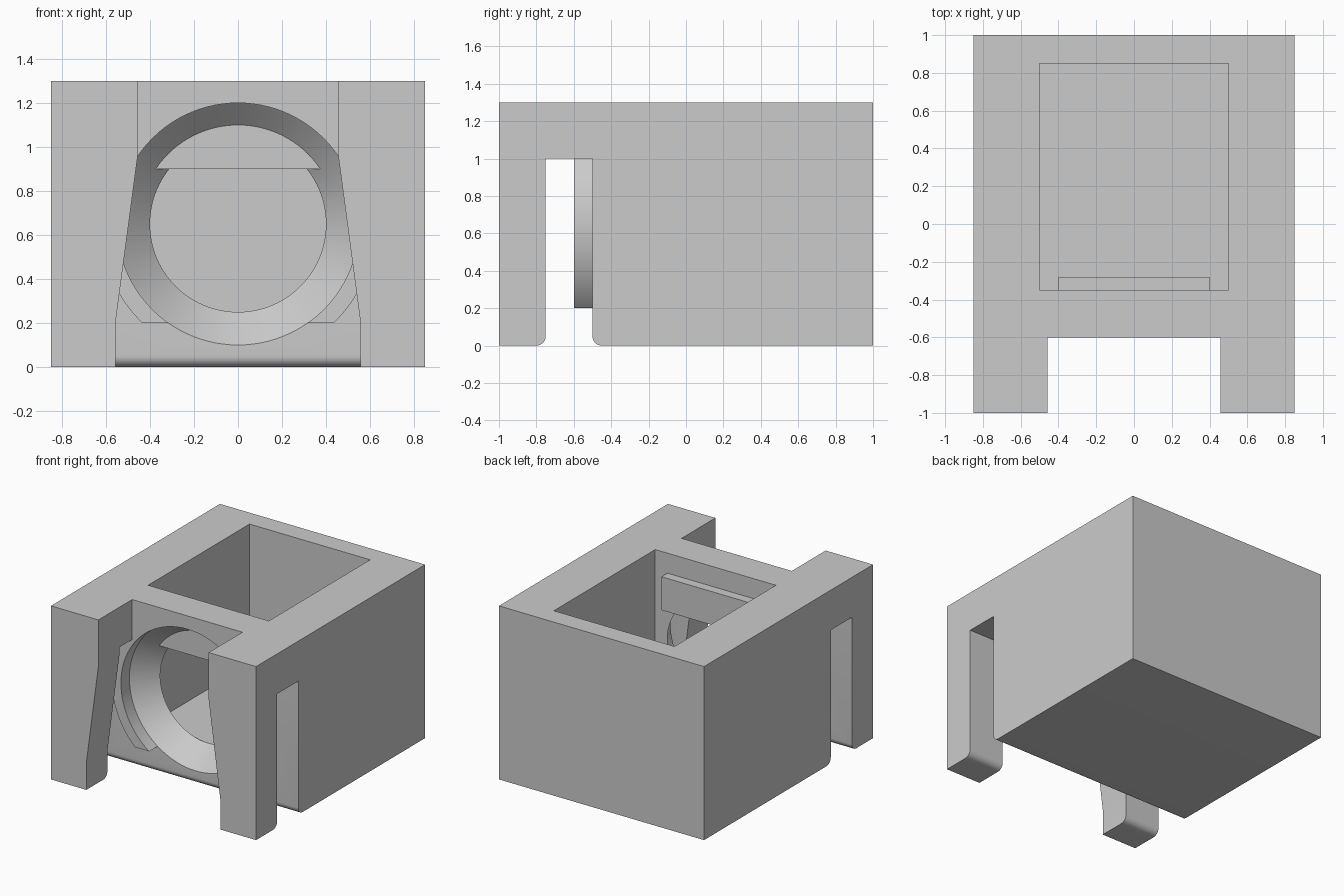
import bpy
from math import sin, cos, pi, sqrt, asin
from mathutils import Vector

cube = bpy.data.objects.get("Cube")
if cube:
    bpy.data.objects.remove(cube, do_unlink=True)

grey = bpy.data.materials.new("light_grey")
grey.use_nodes = True
GREY = (0.6, 0.6, 0.6, 1)
grey.diffuse_color = GREY
grey.node_tree.nodes["Principled BSDF"].inputs["Base Color"].default_value = GREY


def loft(name, rings):
    """Closed solid through matching rings of points."""
    n = len(rings[0])
    verts = [p for ring in rings for p in ring]
    faces = [list(range(n)), list(range(len(verts) - n, len(verts)))]
    for k in range(len(rings) - 1):
        a, b = k * n, (k + 1) * n
        faces += [(a + i, a + (i + 1) % n, b + (i + 1) % n, b + i) for i in range(n)]
    mesh = bpy.data.meshes.new(name)
    mesh.from_pydata(verts, [], faces)
    obj = bpy.data.objects.new(name, mesh)
    bpy.context.collection.objects.link(obj)
    mesh.materials.append(grey)
    bpy.ops.object.select_all(action='DESELECT')
    obj.select_set(True)
    bpy.context.view_layer.objects.active = obj
    bpy.ops.object.mode_set(mode='EDIT')
    bpy.ops.mesh.select_all(action='SELECT')
    bpy.ops.mesh.normals_make_consistent(inside=False)
    bpy.ops.object.mode_set(mode='OBJECT')
    return obj


def extrude_y(name, outline, y0, y1):
    return loft(name, [[(x, y, z) for x, z in outline] for y in (y0, y1)])


def box(name, x, y0, y1, z0, z1):
    return extrude_y(name, [(-x, z0), (x, z0), (x, z1), (-x, z1)], y0, y1)


def combine(target, tool, operation):
    mod = target.modifiers.new(tool.name, 'BOOLEAN')
    mod.operation, mod.object, mod.solver = operation, tool, 'EXACT'
    bpy.context.view_layer.objects.active = target
    bpy.ops.object.modifier_apply(modifier=mod.name)
    bpy.data.objects.remove(tool, do_unlink=True)


def arc(cx, cz, r, start, end, steps):
    return [(cx + r * cos(start + (end - start) * i / steps),
             cz + r * sin(start + (end - start) * i / steps)) for i in range(steps + 1)]


# Body: side outline with a slot whose lower lips are rounded
R, W = 0.05, 0.85
side = [(-1, 0)] + arc(-0.75 - R, R, R, -pi / 2, 0, 8)
side += [(-0.75, 1), (-0.5, 1)] + arc(-0.5 + R, R, R, pi, 1.5 * pi, 8)
side += [(1, 0), (1, 1.3), (-1, 1.3)]
body = loft("holder_body", [[(x, y, z) for y, z in side] for x in (-W, W)])

# Tapered channel between the two front legs
half = [(0.557, -0.1), (0.557, 0.2), (0.457, 0.95), (0.457, 1.4)]
channel = half + [(-x, z) for x, z in reversed(half)]
combine(body, extrude_y("channel_cutter", channel, -1.1, -0.6), 'DIFFERENCE')

# Round boss on the front wall, flat at its foot
CZ, BR = 0.65, 0.626
low, high = asin((0.2 - CZ) / BR), asin((1.05 - CZ) / BR)
boss = arc(0, CZ, BR, low, high, 32) + arc(0, CZ, BR, pi - high, pi - low, 32)
combine(body, extrude_y("boss", boss, -0.6, -0.45), 'UNION')

# Open-topped chamber
combine(body, box("chamber_cutter", 0.5, -0.35, 0.85, 0.25, 1.4), 'DIFFERENCE')

# Countersunk round opening
steps = 96
bore = [[(r * cos(2 * pi * i / steps), y, CZ + r * sin(2 * pi * i / steps))
         for i in range(steps)]
        for y, r in ((-0.7, 0.55), (-0.5, 0.55), (-0.35, 0.4), (-0.3, 0.4))]
combine(body, loft("bore_cutter", bore), 'DIFFERENCE')

# Retaining bar across the top of the opening
bar = box("retaining_bar", 0.4, -0.4, -0.28, 0.9, 1.15)

bpy.ops.object.select_all(action='DESELECT')
body.select_set(True)
bpy.context.view_layer.objects.active = body
bpy.ops.object.shade_smooth_by_angle(angle=pi / 6)
